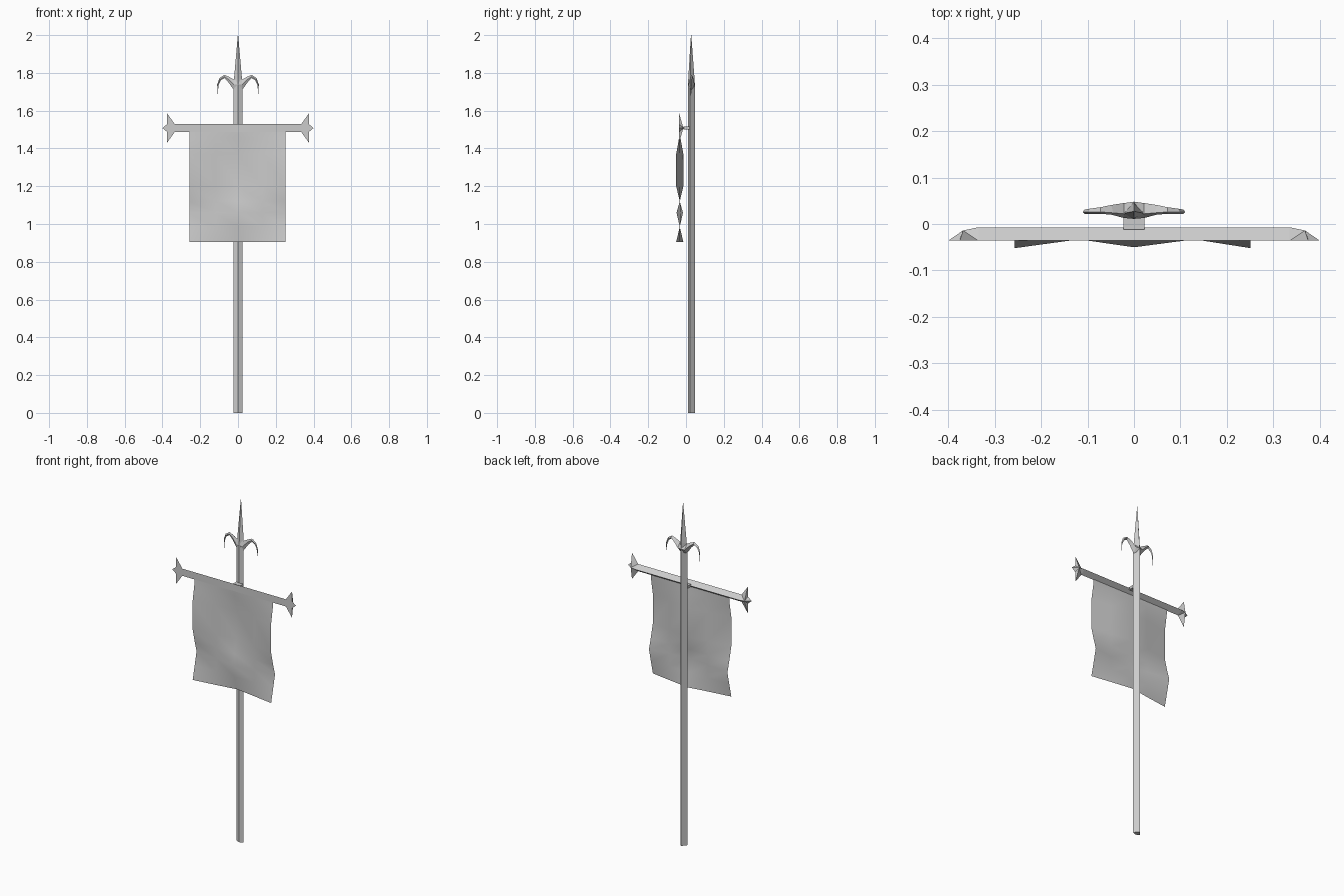
import bpy, bmesh

if "Cube" in bpy.data.objects:
    bpy.data.objects.remove(bpy.data.objects["Cube"])

grey = bpy.data.materials.new("plain grey")
grey.diffuse_color = (0.6, 0.6, 0.6, 1)
grey.use_nodes = True
grey.node_tree.nodes["Principled BSDF"].inputs["Base Color"].default_value = grey.diffuse_color


def finish(name, verts, faces, smooth=False, solid=True):
    mesh = bpy.data.meshes.new(name)
    mesh.from_pydata(verts, [], faces)
    bm = bmesh.new()
    bm.from_mesh(mesh)
    if solid:
        bmesh.ops.remove_doubles(bm, verts=bm.verts, dist=0.0002)
        bmesh.ops.recalc_face_normals(bm, faces=bm.faces)
    for f in bm.faces:
        f.smooth = smooth
    bm.to_mesh(mesh)
    bm.free()
    mesh.materials.append(grey)
    obj = bpy.data.objects.new(name, mesh)
    bpy.context.collection.objects.link(obj)
    return obj


def kite_sweep(name, stations):
    """Loft a kite section: (edge a, edge b, side y, front y, back y) per station."""
    verts, faces = [], []
    for a, b, side, front, back in stations:
        mx, mz = (a[0] + b[0]) / 2, (a[1] + b[1]) / 2
        verts += [(a[0], side, a[1]), (mx, front, mz), (b[0], side, b[1]), (mx, back, mz)]
    n = len(stations)
    for s in range(n - 1):
        for k in range(4):
            i, j = s * 4 + k, s * 4 + (k + 1) % 4
            faces.append((i, j, j + 4, i + 4))
    faces += [(0, 1, 2, 3), tuple(range(4 * n - 4, 4 * n))]
    return finish(name, verts, faces)


# Pole with a ridged section, then the spear point
W = 0.023
kite_sweep("pole", [((-W, z), (W, z), 0.02, 0.01, 0.048) for z in (0, 1.73)])
kite_sweep("spear_point", [
    ((-W, 1.72), (W, 1.72), 0.02, 0.01, 0.048),
    ((-0.021, 1.77), (0.021, 1.77), 0.023, 0.012, 0.045),
    ((-0.001, 2.0), (0.001, 2.0), 0.027, 0.026, 0.028)])

# Curled hooks either side of the spear point
hook = [((0, 1.785), (0, 1.69), 0.022, 0.011, 0.048),
        ((0.022, 1.765), (0.022, 1.71), 0.022, 0.013, 0.045),
        ((0.045, 1.778), (0.052, 1.752), 0.024, 0.02, 0.041),
        ((0.072, 1.79), (0.073, 1.772), 0.026, 0.022, 0.036),
        ((0.098, 1.773), (0.092, 1.76), 0.026, 0.022, 0.033),
        ((0.11, 1.74), (0.103, 1.735), 0.026, 0.022, 0.031),
        ((0.109, 1.68), (0.108, 1.68), 0.026, 0.025, 0.027)]
for side, s in (("right", 1), ("left", -1)):
    kite_sweep(side + "_hook", [((s * a[0], a[1]), (s * b[0], b[1]), m, f, k)
                                for a, b, m, f, k in hook])

# Crossbar: flat front outline with pointed finials, ridged behind
Z, FRONT = 1.508, -0.036
upper = [(0.335, 0.021), (0.375, 0.077), (0.376, 0.02), (0.40, 0)]
right = upper + [(x, -z) for x, z in reversed(upper[:-1])]
outline = right + [(-x, -z) for x, z in right]
verts = [(x, FRONT, Z + z) for x, z in outline]
n = len(outline)
ridge = {s: (n + i * 2, n + i * 2 + 1) for i, s in enumerate((1, -1))}
for s in (1, -1):
    verts += [(s * 0.335, -0.007, Z), (s * 0.368, -0.014, Z)]
faces = [tuple(range(n))]
for s, o in ((1, 0), (-1, 7)):
    inner, outer = ridge[s]
    faces += [(o + k, o + k + 1, outer) for k in range(1, 5)]
    faces += [(o, o + 1, outer, ), (o, outer, inner),
              (o + 5, o + 6, outer), (o + 6, inner, outer)]
faces += [(6, 7, ridge[-1][0], ridge[1][0]), (13, 0, ridge[1][0], ridge[-1][0])]
finish("crossbar", verts, faces)

# Thin bracket joining the crossbar to the pole
box = [(x, y, z) for x in (-W, W) for y in (-0.012, 0.019) for z in (1.5, 1.516)]
finish("bracket", box, [(0, 1, 3, 2), (4, 5, 7, 6), (0, 1, 5, 4),
                        (2, 3, 7, 6), (0, 2, 6, 4), (1, 3, 7, 5)])

# Cloth banner: rippled single sheet
cols = [(-0.257, -1), (-0.118, 0), (0, 1), (0.13, 0), (0.251, -1)]
rows = [(1.49, 0), (1.455, 0.2), (1.37, 1), (1.2, 1), (1.12, 0),
        (1.06, -0.9), (0.985, 0), (0.905, 1)]
verts = [(x, -0.033 + 0.019 * f * g, z) for z, f in rows for x, g in cols]
m = len(cols)
faces = [(r * m + c, (r + 1) * m + c, (r + 1) * m + c + 1, r * m + c + 1)
         for r in range(len(rows) - 1) for c in range(m - 1)]
finish("banner", verts, faces, smooth=True, solid=False)
